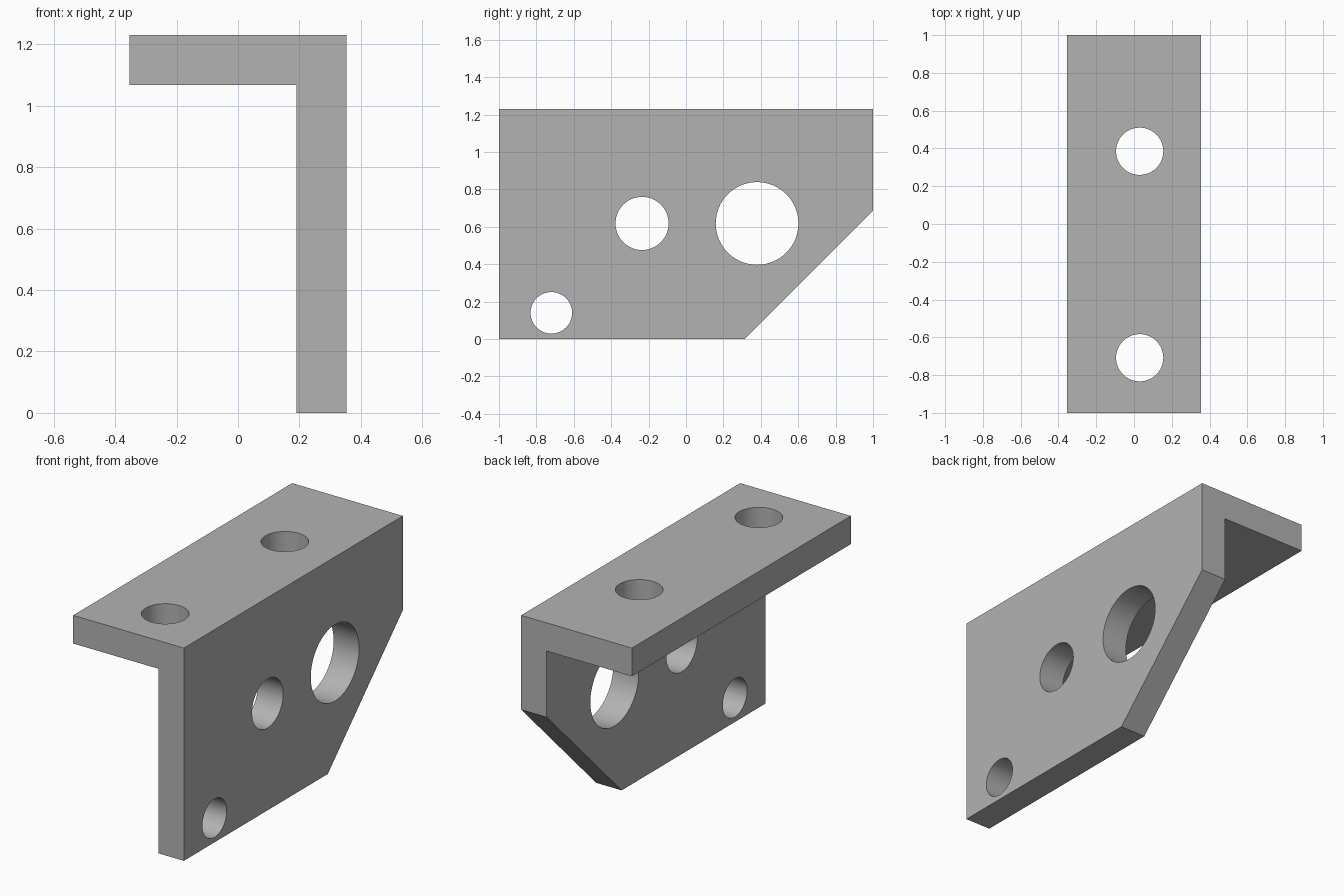
import bpy
import bmesh
import math
from mathutils import Vector

if "Cube" in bpy.data.objects:
    bpy.data.objects.remove(bpy.data.objects["Cube"], do_unlink=True)

HALF_W, HEIGHT, THICK = 0.354, 1.23, 0.163
INNER_X = HALF_W - THICK
INNER_Z = HEIGHT - THICK

grey = bpy.data.materials.new("plain grey")
grey.use_nodes = True
colour = (0.45, 0.45, 0.45, 1)
grey.diffuse_color = colour
grey.node_tree.nodes["Principled BSDF"].inputs["Base Color"].default_value = colour


def add_object(name, bm):
    bmesh.ops.recalc_face_normals(bm, faces=bm.faces)
    mesh = bpy.data.meshes.new(name)
    bm.to_mesh(mesh)
    bm.free()
    mesh.materials.append(grey)
    obj = bpy.data.objects.new(name, mesh)
    bpy.context.collection.objects.link(obj)
    return obj


def drill(target, centre, radius, axis):
    """Cut a round through hole along the given axis."""
    bm = bmesh.new()
    bmesh.ops.create_cone(bm, cap_ends=True, segments=64,
                          radius1=radius, radius2=radius, depth=THICK * 2)
    cutter = add_object("hole_cutter", bm)
    cutter.rotation_euler = Vector(axis).to_track_quat("Z", "Y").to_euler()
    cutter.location = centre
    cutter.hide_render = True
    mod = target.modifiers.new("hole", "BOOLEAN")
    mod.operation, mod.solver, mod.object = "DIFFERENCE", "EXACT", cutter
    bpy.context.view_layer.objects.active = target
    bpy.ops.object.modifier_apply(modifier=mod.name)
    bpy.data.objects.remove(cutter, do_unlink=True)


# L-shaped angle section swept from front to back
section = [(-HALF_W, HEIGHT), (HALF_W, HEIGHT), (HALF_W, 0),
           (INNER_X, 0), (INNER_X, INNER_Z), (-HALF_W, INNER_Z)]
bm = bmesh.new()
face = bm.faces.new([bm.verts.new((x, -1, z)) for x, z in section])
swept = bmesh.ops.extrude_face_region(bm, geom=[face])["geom"]
bmesh.ops.translate(bm, vec=(0, 2, 0),
                    verts=[v for v in swept if isinstance(v, bmesh.types.BMVert)])

# Sloped lower back corner of the upright plate
low, high = Vector((0, 0.315, 0)), Vector((0, 1, 0.685))
normal = (high - low).cross(Vector((-1, 0, 0)))
if normal.y < 0:
    normal.negate()
cut = bmesh.ops.bisect_plane(bm, geom=bm.verts[:] + bm.edges[:] + bm.faces[:],
                             plane_co=low, plane_no=normal, clear_outer=True)
bmesh.ops.contextual_create(
    bm, geom=[e for e in cut["geom_cut"] if isinstance(e, bmesh.types.BMEdge)])
bracket = add_object("angle_bracket", bm)

# Holes through the upright plate
plate_x = HALF_W - THICK / 2
for y, z, radius in [(-0.235, 0.618, 0.142), (0.38, 0.618, 0.221), (-0.72, 0.14, 0.111)]:
    drill(bracket, (plate_x, y, z), radius, (1, 0, 0))

# Holes through the top flange
for y in (0.385, -0.708):
    drill(bracket, (0.03, y, HEIGHT - THICK / 2), 0.125, (0, 0, 1))

# Smooth hole walls, crisp outer edges
bpy.ops.object.select_all(action="DESELECT")
bracket.select_set(True)
bpy.context.view_layer.objects.active = bracket
bpy.ops.object.shade_smooth_by_angle(angle=math.radians(30))
